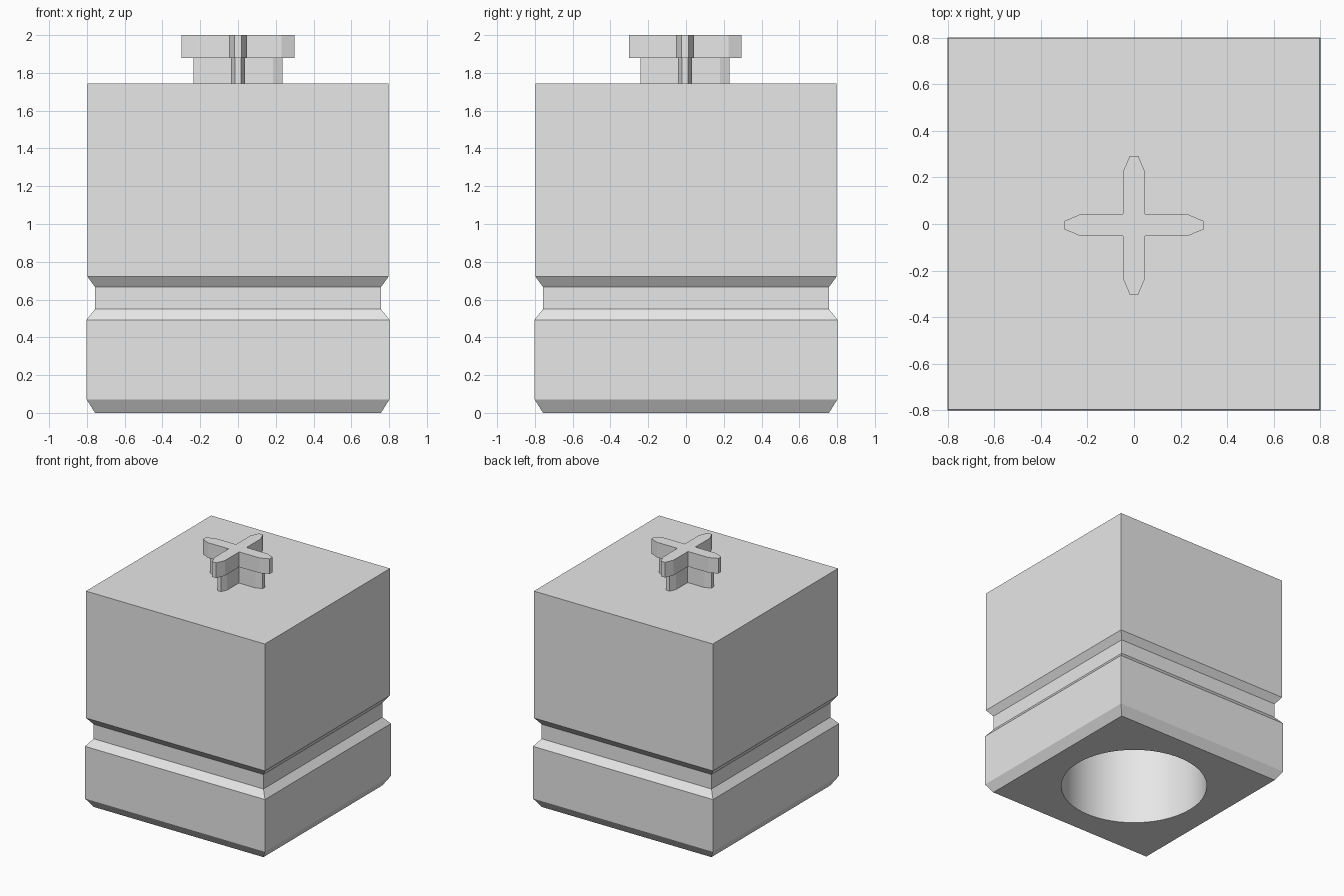
import bpy
import bmesh
from math import radians
from mathutils import Matrix, Vector

if "Cube" in bpy.data.objects:
    bpy.data.objects.remove(bpy.data.objects["Cube"], do_unlink=True)

GREY = (0.8, 0.8, 0.8, 1)
grey = bpy.data.materials.new("plain_grey")
grey.use_nodes = True
grey.diffuse_color = GREY
grey.node_tree.nodes["Principled BSDF"].inputs["Base Color"].default_value = GREY


def add_object(name, bm):
    bmesh.ops.recalc_face_normals(bm, faces=bm.faces)
    mesh = bpy.data.meshes.new(name)
    bm.to_mesh(mesh)
    bm.free()
    mesh.materials.append(grey)
    obj = bpy.data.objects.new(name, mesh)
    bpy.context.collection.objects.link(obj)
    return obj


def loft(name, sections):
    """Skin a stack of equal-length closed outlines and cap both ends."""
    bm = bmesh.new()
    rings = [[bm.verts.new(p) for p in section] for section in sections]
    for low, high in zip(rings, rings[1:]):
        for i in range(len(low)):
            j = (i + 1) % len(low)
            bm.faces.new((low[i], low[j], high[j], high[i]))
    bm.faces.new(rings[0][::-1])
    bm.faces.new(rings[-1])
    return add_object(name, bm)


def square(half, z):
    return [(x * half, y * half, z) for x, y in ((-1, -1), (1, -1), (1, 1), (-1, 1))]


def cross(length, shoulder, half, tip, z):
    """Four-armed outline with tapered ends."""
    arm = [(half, -half), (shoulder, -half), (length, -tip), (length, tip), (shoulder, half)]
    points = []
    for k in range(4):
        turn = Matrix.Rotation(radians(90 * k), 3, "Z")
        points += [turn @ Vector((x, y, z)) for x, y in arm]
    return points


# Square body with chamfered foot and a groove around it
profile = [(0.757, 0), (0.802, 0.072), (0.802, 0.493), (0.757, 0.549),
           (0.757, 0.666), (0.797, 0.721), (0.797, 1.743)]
body = loft("body", [square(half, z) for half, z in profile])

# Round blind bore in the underside
bm = bmesh.new()
bmesh.ops.create_cone(bm, cap_ends=True, segments=64, radius1=0.552, radius2=0.552,
                      depth=1.4, matrix=Matrix.Translation((0, 0, 0.5)))
cutter = add_object("bore_cutter", bm)
cutter.hide_render = True
cut = body.modifiers.new("bore", "BOOLEAN")
cut.operation = "DIFFERENCE"
cut.solver = "EXACT"
cut.object = cutter
bpy.ops.object.select_all(action="DESELECT")
bpy.context.view_layer.objects.active = body
body.select_set(True)
bpy.ops.object.modifier_apply(modifier="bore")
bpy.data.objects.remove(cutter, do_unlink=True)
bpy.ops.object.shade_smooth_by_angle(angle=radians(20))

# Cross-shaped key: narrow stem under a wider head
stem = loft("key_stem", [cross(0.235, 0.185, 0.037, 0.016, z) for z in (1.743, 1.878)])
head = loft("key_head", [cross(0.298, 0.23, 0.047, 0.018, z) for z in (1.878, 2.0)])
for part in (stem, head):
    part.location.y = -0.005
